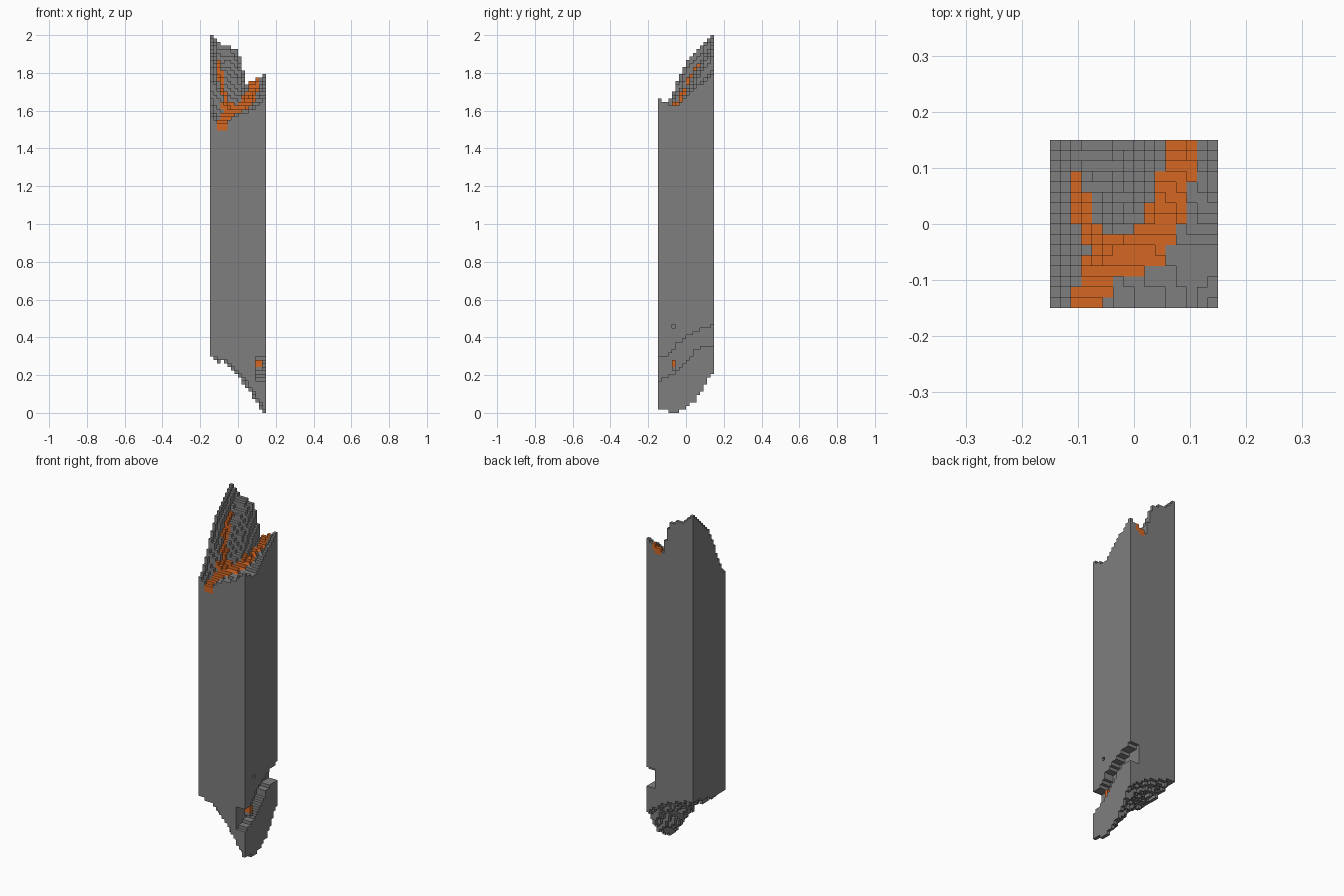
import bpy
import bmesh
import random
from mathutils import Vector

cube = bpy.data.objects.get("Cube")
if cube:
    bpy.data.objects.remove(cube, do_unlink=True)

random.seed(4)
N, LAYERS = 16, 107          # cells across, cells high
V = 2.0 / LAYERS             # cell size


def make_material(name, rgb):
    mat = bpy.data.materials.new(name)
    mat.use_nodes = True
    mat.diffuse_color = (*rgb, 1)
    mat.node_tree.nodes["Principled BSDF"].inputs["Base Color"].default_value = (*rgb, 1)
    return mat


stone = make_material("dark_stone", (0.21, 0.21, 0.21))
ember = make_material("orange_vein", (0.66, 0.135, 0.017))


def lerp_list(values, t):
    """Sample a list of evenly spaced values at t in 0..1."""
    p = t * (len(values) - 1)
    i = min(int(p), len(values) - 2)
    return values[i] + (values[i + 1] - values[i]) * (p - i)


def sample(grid, x, y):
    return lerp_list([lerp_list(row, x / (N - 1)) for row in grid], y / (N - 1))


# Broken top and bottom: heights by row from front to back, each from -x to +x
TOP = [
    [1.57, 1.52, 1.55, 1.58, 1.59, 1.62, 1.66],
    [1.63, 1.58, 1.57, 1.59, 1.61, 1.62, 1.63],
    [1.76, 1.69, 1.62, 1.61, 1.62, 1.63, 1.63],
    [1.86, 1.74, 1.70, 1.66, 1.64, 1.66, 1.68],
    [1.91, 1.81, 1.80, 1.76, 1.67, 1.69, 1.72],
    [1.96, 1.87, 1.88, 1.85, 1.70, 1.71, 1.75],
    [2.00, 1.95, 1.94, 1.92, 1.74, 1.76, 1.80],
]
BOTTOM = [
    [0.30, 0.27, 0.16, 0.02],
    [0.30, 0.27, 0.15, 0.00],
    [0.32, 0.28, 0.20, 0.06],
    [0.34, 0.31, 0.28, 0.21],
]
# Side crack: lower and upper edge from front to back
CRACK_LOW = [0.17, 0.19, 0.23, 0.27, 0.33, 0.36, 0.355]
CRACK_HIGH = [0.29, 0.30, 0.37, 0.40, 0.43, 0.45, 0.46]

# Orange veins on the top: path points and half width
VEINS = [
    ([(-.088, -.16), (-.065, -.09), (-.03, -.057), (.02, -.052), (.055, .01),
      (.067, .07), (.085, .11), (.085, .16)], 0.031),
    ([(-.045, -.05), (-.082, -.01), (-.092, .03)], 0.02),
    ([(-.092, .03), (-.1, .09)], 0.012),
]


def on_vein(x, y):
    p = Vector(((x + 0.5 - N / 2) * V, (y + 0.5 - N / 2) * V))
    for path, width in VEINS:
        for a, b in zip(path, path[1:]):
            a, b = Vector(a), Vector(b)
            d = b - a
            t = max(0, min(1, (p - a).dot(d) / d.length_squared))
            if (p - a - d * t).length < width:
                return True
    return False


# Fill the cells: 0 is stone, 1 is the vein
cells = {}
for x in range(N):
    for y in range(N):
        rim = x in (0, N - 1) or y in (0, N - 1)
        rough = 0 if rim else random.choice((-1, 0, 0, 1))
        top = round(sample(TOP, x, y) / V)
        low = max(0, round(sample(BOTTOM, x, y) / V) + rough)
        vein = on_vein(x, y)
        for z in range(low, top):
            cells[x, y, z] = int(vein and z >= top - 2)

# Carve the side crack and the small pit above it
for y in range(N):
    t = y / (N - 1)
    for z in range(round(lerp_list(CRACK_LOW, t) / V), round(lerp_list(CRACK_HIGH, t) / V)):
        for x in range(N - 3, N):
            cells.pop((x, y, z), None)
cells.pop((N - 1, 4, 24), None)

# Glowing fragment in the crack
for x in (N - 3, N - 2):
    for z in (12, 13, 14):
        cells[x, 4, z] = int(z > 12)

# Skin the cells, joining vertical runs into tall faces
bm = bmesh.new()


def add_face(corners, mat):
    verts = [bm.verts.new(((i - N / 2) * V, (j - N / 2) * V, k * V)) for i, j, k in corners]
    bm.faces.new(verts).material_index = mat


SIDES = {(1, 0): ((1, 0), (1, 1)), (-1, 0): ((0, 1), (0, 0)),
         (0, 1): ((1, 1), (0, 1)), (0, -1): ((0, 0), (1, 0))}
for x in range(N):
    for y in range(N):
        for (dx, dy), (a, b) in SIDES.items():
            start, current = 0, None
            for z in range(LAYERS + 1):
                mat = cells.get((x, y, z))
                if (x + dx, y + dy, z) in cells:
                    mat = None
                if mat != current:
                    if current is not None:
                        ax, ay, bx, by = x + a[0], y + a[1], x + b[0], y + b[1]
                        add_face([(ax, ay, start), (bx, by, start),
                                  (bx, by, z), (ax, ay, z)], current)
                    start, current = z, mat
for (x, y, z), mat in cells.items():
    ring = [(x, y), (x + 1, y), (x + 1, y + 1), (x, y + 1)]
    if (x, y, z + 1) not in cells:
        add_face([(i, j, z + 1) for i, j in ring], mat)
    if (x, y, z - 1) not in cells:
        add_face([(i, j, z) for i, j in reversed(ring)], mat)

bmesh.ops.remove_doubles(bm, verts=bm.verts, dist=V * 0.01)
mesh = bpy.data.meshes.new("broken_pillar")
bm.to_mesh(mesh)
bm.free()
mesh.materials.append(stone)
mesh.materials.append(ember)
pillar = bpy.data.objects.new("broken_pillar", mesh)
bpy.context.collection.objects.link(pillar)
